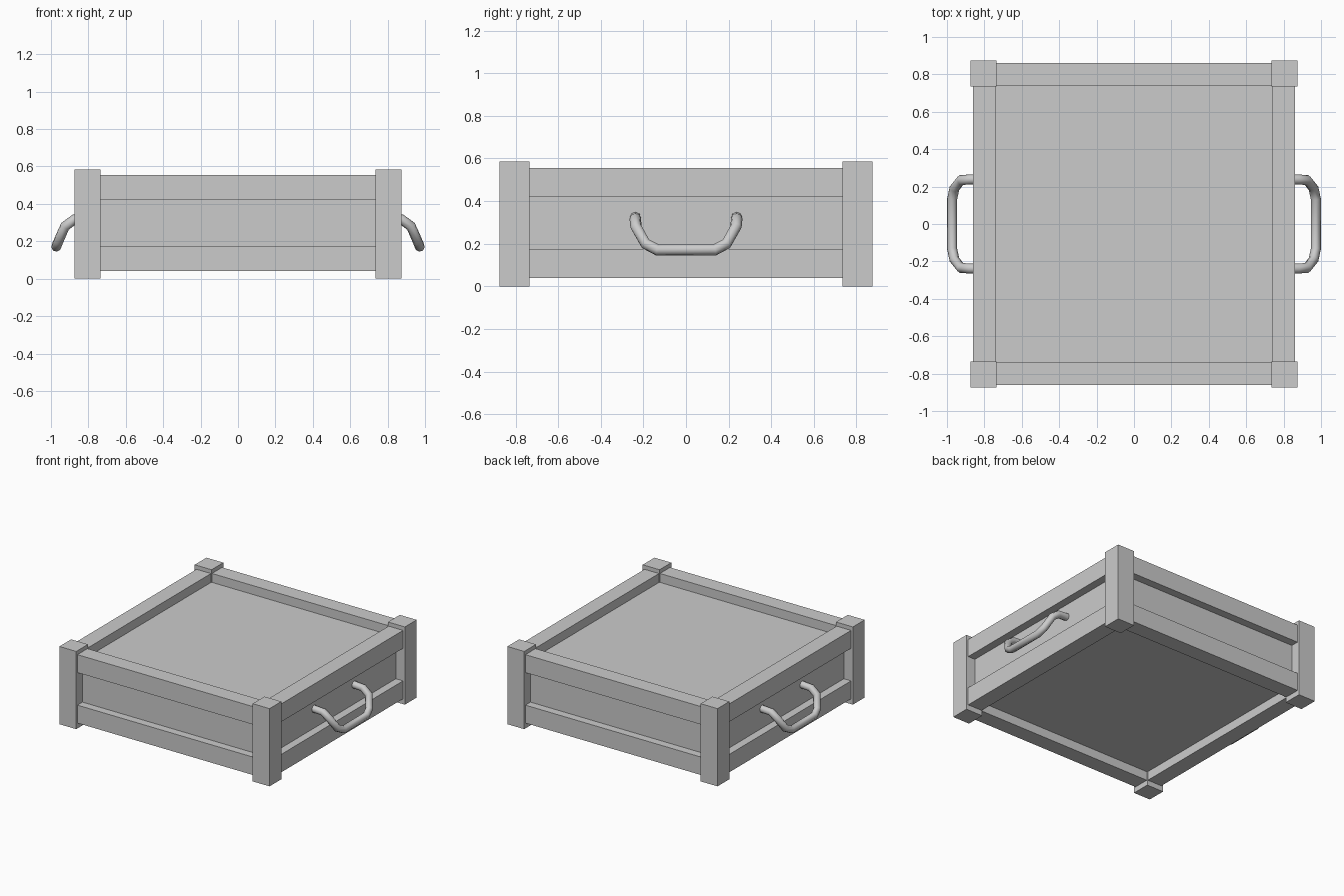
import bpy
from mathutils import Vector

cube = bpy.data.objects.get("Cube")
if cube:
    bpy.data.objects.remove(cube, do_unlink=True)

GREY = (0.6, 0.6, 0.6, 1)
grey = bpy.data.materials.new("light grey")
grey.use_nodes = True
grey.diffuse_color = GREY
grey.node_tree.nodes["Principled BSDF"].inputs["Base Color"].default_value = GREY


def box(name, low, high):
    """Axis-aligned box between two corners."""
    low, high = Vector(low), Vector(high)
    bpy.ops.mesh.primitive_cube_add(size=1, location=(low + high) / 2)
    obj = bpy.context.object
    obj.name = name
    obj.scale = high - low
    bpy.ops.object.transform_apply(location=False, rotation=False, scale=True)
    obj.data.materials.append(grey)
    return obj


POST_IN, POST_OUT, HEIGHT = 0.735, 0.875, 0.585
RAIL_IN, RAIL_OUT = 0.74, 0.86
CORE = 0.80

# Recessed body of the crate
box("body_panel", (-CORE, -CORE, 0.107), (CORE, CORE, 0.488))

# Corner posts
for sx, side in ((1, "left"), (-1, "right")):
    for sy, end in ((-1, "front"), (1, "back")):
        xs = sorted((sx * POST_IN, sx * POST_OUT))
        ys = sorted((sy * POST_IN, sy * POST_OUT))
        box(f"{end}_{side}_post", (xs[0], ys[0], 0), (xs[1], ys[1], HEIGHT))

# Upper and lower rails on all four sides
for level, z0, z1 in (("lower", 0.04, 0.175), ("upper", 0.42, 0.555)):
    for s, end, side in ((-1, "front", "right"), (1, "back", "left")):
        a, b = sorted((s * RAIL_IN, s * RAIL_OUT))
        box(f"{level}_{end}_rail", (-RAIL_IN, a, z0), (RAIL_IN, b, z1))
        box(f"{level}_{side}_rail", (a, -RAIL_IN, z0), (b, RAIL_IN, z1))

# Drooping tube handles, each path mirrored across y
HALF_PATH = [(0.79, 0.238, 0.322), (0.875, 0.238, 0.317), (0.925, 0.235, 0.28),
             (0.96, 0.19, 0.2), (0.972, 0.135, 0.171)]
path = HALF_PATH + [(x, -y, z) for x, y, z in reversed(HALF_PATH)]
for s, side in ((1, "left"), (-1, "right")):
    curve = bpy.data.curves.new(f"{side}_handle", "CURVE")
    curve.dimensions = "3D"
    curve.bevel_depth = 0.027
    curve.bevel_resolution = 2
    curve.use_fill_caps = True
    spline = curve.splines.new("POLY")
    spline.points.add(len(path) - 1)
    for point, (x, y, z) in zip(spline.points, path):
        point.co = (s * x, y, z, 1)
    spline.use_smooth = True
    curve.materials.append(grey)
    handle = bpy.data.objects.new(f"{side}_handle", curve)
    bpy.context.collection.objects.link(handle)
